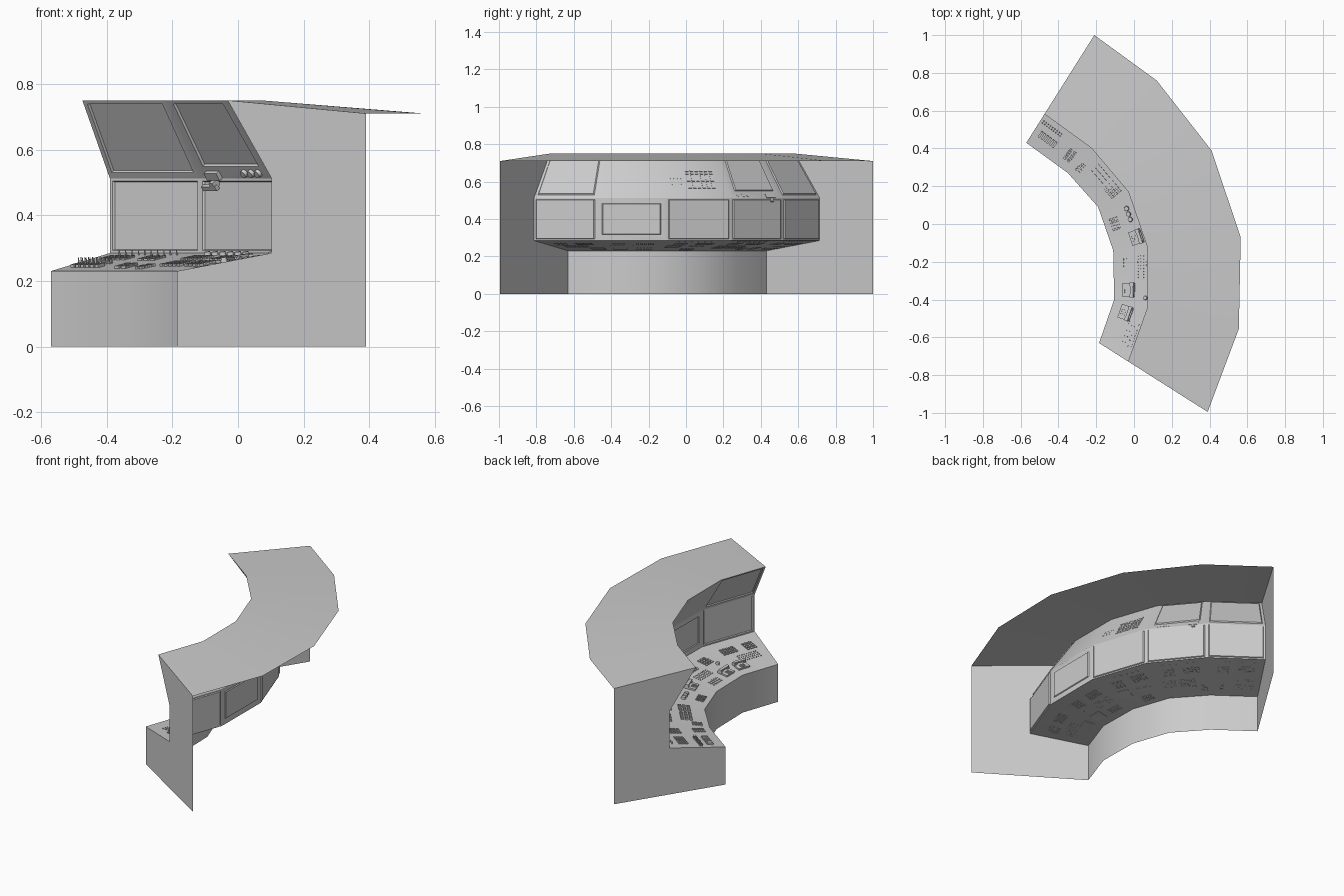
import bpy, bmesh, math
from mathutils import Vector, Matrix

if "Cube" in bpy.data.objects:
    bpy.data.objects.remove(bpy.data.objects["Cube"], do_unlink=True)

grey = bpy.data.materials.new("console_grey")
grey.use_nodes = True
COLOUR = (0.6, 0.6, 0.6, 1)
grey.diffuse_color = COLOUR
grey.node_tree.nodes["Principled BSDF"].inputs["Base Color"].default_value = COLOUR

# Plan of the curved console: desk edge and roof edge at each joint
DESK_EDGE = [(-.57, .43), (-.35, .27), (-.19, .09), (-.11, -.14), (-.105, -.4), (-.185, -.63)]
ROOF_EDGE = [(-.21, 1), (.12, .76), (.41, .39), (.565, -.07), (.555, -.555), (.39, -.995)]
SEGMENTS = range(len(DESK_EDGE) - 1)

# Cross-section: share of the way from desk edge to roof edge, and height
SECTION = [(0, 0), (0, .23), (.5, .285), (.5, .512), (.267, .75), (1, .71), (1, 0)]
KICK, DESK, LOWER, UPPER, ROOF = range(5)


def joint(ring, step):
    share, z = SECTION[step]
    p = Vector(DESK_EDGE[ring]).lerp(Vector(ROOF_EDGE[ring]), share)
    return Vector((p.x, p.y, z))


def place(seg, row, u, v):
    """Point on a panel: u along the console, v across the panel."""
    low = joint(seg, row).lerp(joint(seg + 1, row), u)
    high = joint(seg, row + 1).lerp(joint(seg + 1, row + 1), u)
    return low.lerp(high, v)


def axes(seg, row, u, v):
    """Matrix at a panel point with local z pointing out of the panel."""
    along = (place(seg, row, 1, v) - place(seg, row, 0, v)).normalized()
    across = place(seg, row, u, 1) - place(seg, row, u, 0)
    out = along.cross(across).normalized()
    m = Matrix((along, out.cross(along), out)).transposed().to_4x4()
    m.translation = place(seg, row, u, v)
    return m


def finish(name, bm, weld=True):
    if weld:
        bmesh.ops.remove_doubles(bm, verts=bm.verts, dist=0.0001)
    mesh = bpy.data.meshes.new(name)
    bm.to_mesh(mesh)
    bm.free()
    mesh.materials.append(grey)
    ob = bpy.data.objects.new(name, mesh)
    bpy.context.collection.objects.link(ob)
    bpy.ops.object.select_all(action="DESELECT")
    ob.select_set(True)
    bpy.context.view_layer.objects.active = ob
    bpy.ops.object.shade_smooth_by_angle(angle=math.radians(30))


def face(bm, points):
    return bm.faces.new([bm.verts.new(p) for p in points])


def panel(bm, seg, row):
    return face(bm, [place(seg, row, u, v) for u, v in ((0, 0), (1, 0), (1, 1), (0, 1))])


def screen_panel(bm, seg, row, side, bottom, top, depth):
    """Panel with a bevelled, recessed screen."""
    def loop(grow, sink):
        pts = []
        for u, v in ((side - grow, bottom - grow), (1 - side + grow, bottom - grow),
                     (1 - side + grow, top + grow), (side - grow, top + grow)):
            pts.append(axes(seg, row, u, v) @ Vector((0, 0, -sink)))
        return pts
    edge = [place(seg, row, u, v) for u, v in ((0, 0), (1, 0), (1, 1), (0, 1))]
    loops = [edge, loop(.015, 0), loop(0, depth)]
    for outer, inner in zip(loops, loops[1:]):
        for i in range(4):
            j = (i + 1) % 4
            face(bm, [outer[i], outer[j], inner[j], inner[i]])
    face(bm, loops[-1])


# Open-backed shell: kick panels, desk top, roof and end walls
for name, row in (("kick_panel", KICK), ("desk_top", DESK), ("roof", ROOF)):
    bm = bmesh.new()
    for seg in SEGMENTS:
        panel(bm, seg, row)
    finish(name, bm)
for name, ring in (("left_end_wall", 0), ("right_end_wall", len(SEGMENTS))):
    bm = bmesh.new()
    outline = [joint(ring, step) for step in range(len(SECTION))]
    face(bm, outline if ring == 0 else outline[::-1])
    finish(name, bm)

# Lower bank of screens
bm = bmesh.new()
for seg in SEGMENTS:
    if seg == 3:
        screen_panel(bm, seg, LOWER, .09, .16, .86, .005)
    else:
        screen_panel(bm, seg, LOWER, .045, .05, .95, .006)
finish("lower_screens", bm)

# Upper leaning bank: three screens and two instrument panels
bm = bmesh.new()
for seg in SEGMENTS:
    if seg in (2, 3):
        panel(bm, seg, UPPER)
    else:
        screen_panel(bm, seg, UPPER, .13 if seg == 1 else .06, .17 if seg == 1 else .09, .94, .006)
finish("upper_screens", bm)


# Small controls
def box(bm, seg, row, u, v, size, shift=(0, 0), base=-.002):
    w, d, h = size
    m = axes(seg, row, u, v) @ Matrix.Translation((*shift, base + h / 2))
    bmesh.ops.create_cube(bm, size=1, matrix=m @ Matrix.Diagonal((w, d, h, 1)))


def knob(bm, seg, row, u, v, radius, height, shift=(0, 0), tip=.85):
    m = axes(seg, row, u, v) @ Matrix.Translation((*shift, height / 2 - .001))
    bmesh.ops.create_cone(bm, cap_ends=True, segments=12, radius1=radius,
                          radius2=radius * tip, depth=height, matrix=m)


def spread(cols, rows, w, d):
    for i in range(cols):
        for j in range(rows):
            yield (i - (cols - 1) / 2) * w / cols, (j - (rows - 1) / 2) * d / rows


def keys(bm, seg, row, u, v, cols, rows, w, d, h, fill=.65):
    for shift in spread(cols, rows, w, d):
        box(bm, seg, row, u, v, (w / cols * fill, d / rows * fill, h), shift)


def knobs(bm, seg, row, u, v, cols, rows, w, d, radius, height, tip=.85):
    for shift in spread(cols, rows, w, d):
        knob(bm, seg, row, u, v, radius, height, shift, tip)


def telephone(bm, seg, row, u, v):
    box(bm, seg, row, u, v, (.075, .065, .012))
    box(bm, seg, row, u, v, (.08, .016, .01), (0, .018), .016)
    for x in (-.03, .03):
        box(bm, seg, row, u, v, (.018, .022, .012), (x, .018), .008)
    for shift in spread(3, 3, .036, .03):
        box(bm, seg, row, u, v, (.007, .006, .004), (shift[0], shift[1] - .014), .01)


# Key blocks on the desk
bm = bmesh.new()
keys(bm, 0, DESK, .3, .24, 6, 1, .11, .055, .012)
keys(bm, 0, DESK, .8, .24, 2, 5, .05, .07, .01)
keys(bm, 1, DESK, .12, .2, 2, 4, .04, .06, .01)
keys(bm, 1, DESK, .45, .36, 5, 3, .1, .075, .01)
keys(bm, 1, DESK, .82, .36, 4, 3, .08, .075, .01)
keys(bm, 2, DESK, .45, .16, 4, 6, .075, .05, .008)
keys(bm, 3, DESK, .32, .2, 5, 3, .09, .05, .006, .5)
for seg in SEGMENTS:
    keys(bm, seg, DESK, .3, .7, 5, 4, .1, .06, .008)
    keys(bm, seg, DESK, .72, .68, 3, 4, .07, .07, .008)
finish("desk_keys", bm, False)

# Toggles, lamps and rotary knobs on the desk
bm = bmesh.new()
knobs(bm, 0, DESK, .25, .42, 9, 2, .13, .025, .003, .02, .4)
knobs(bm, 0, DESK, .5, .9, 10, 1, .24, .02, .003, .016, .4)
knobs(bm, 1, DESK, .5, .88, 6, 1, .22, .02, .011, .012)
knobs(bm, 2, DESK, .36, .42, 3, 1, .09, .02, .014, .014)
knobs(bm, 2, DESK, .5, .88, 6, 1, .22, .02, .01, .012)
knobs(bm, 3, DESK, .33, .45, 8, 4, .13, .06, .003, .006)
knobs(bm, 3, DESK, .85, .5, 1, 1, .02, .02, .012, .014)
knobs(bm, 4, DESK, .55, .42, 9, 4, .14, .07, .003, .006)
finish("desk_knobs", bm, False)

# Desk telephones
bm = bmesh.new()
for seg, u, v in ((2, .8, .42), (3, .76, .24), (4, .2, .24)):
    telephone(bm, seg, DESK, u, v)
finish("telephones", bm, False)

# Instruments on the upper bank
bm = bmesh.new()
keys(bm, 2, UPPER, .42, .42, 6, 8, .16, .12, .006)
knobs(bm, 2, UPPER, .82, .38, 4, 3, .08, .06, .005, .006)
knobs(bm, 1, UPPER, .74, .07, 3, 1, .1, .02, .013, .012)
finish("upper_instruments", bm, False)

# Handset hung under the second upper screen
bm = bmesh.new()
box(bm, 1, UPPER, .22, .05, (.06, .026, .016))
box(bm, 1, UPPER, .16, 0, (.065, .016, .014), (0, -.02), .014)
box(bm, 1, UPPER, .16, 0, (.018, .02, .03), (.02, -.01))
finish("wall_handset", bm, False)
